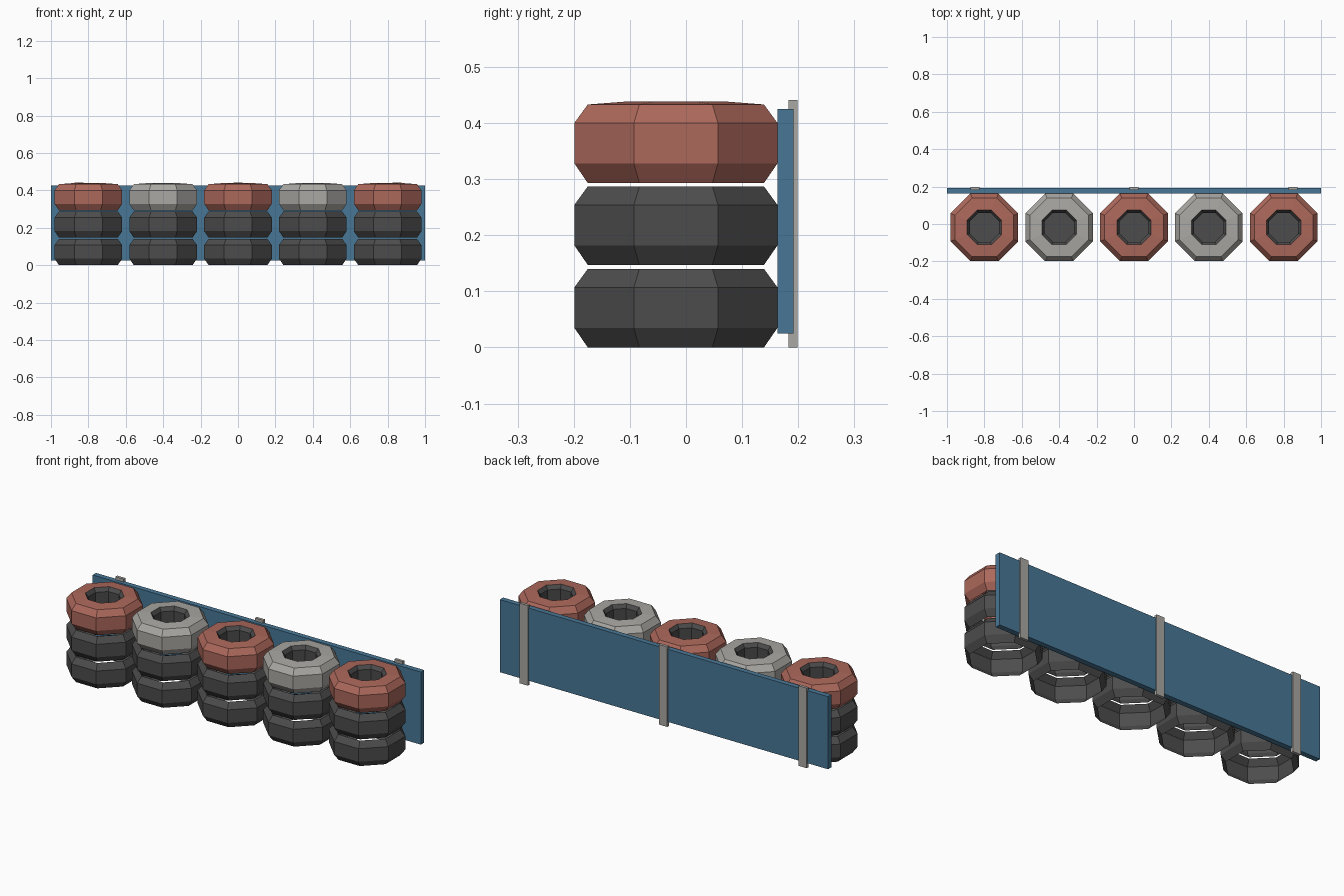
import bpy
import bmesh
from math import cos, sin, pi

cube = bpy.data.objects.get("Cube")
if cube:
    bpy.data.objects.remove(cube, do_unlink=True)


def material(name, rgb):
    """Flat material from an sRGB colour in 0-255."""
    linear = [((c / 255 + 0.055) / 1.055) ** 2.4 for c in rgb]
    mat = bpy.data.materials.new(name)
    mat.use_nodes = True
    mat.diffuse_color = (*linear, 1)
    mat.node_tree.nodes["Principled BSDF"].inputs["Base Color"].default_value = (*linear, 1)
    return mat


RUBBER = material("dark rubber", (76, 76, 76))
RED = material("faded red", (172, 104, 91))
GREY = material("pale grey", (170, 168, 163))
BLUE = material("board blue", (72, 119, 150))

SIDES = 8
TYRE_Y = -0.018


def finish(name, bm, mats):
    mesh = bpy.data.meshes.new(name)
    bm.to_mesh(mesh)
    bm.free()
    for mat in mats:
        mesh.materials.append(mat)
    obj = bpy.data.objects.new(name, mesh)
    bpy.context.collection.objects.link(obj)
    return obj


def lathe(name, profile, location, mats, rubber_from=None, floor=False):
    """Spin (flat-to-centre distance, height) points into an eight-sided shell."""
    bm = bmesh.new()
    rings = []
    for apothem, z in profile:
        radius = apothem / cos(pi / SIDES)
        angles = [(i + 0.5) * 2 * pi / SIDES for i in range(SIDES)]
        rings.append([bm.verts.new((radius * cos(a), radius * sin(a), z)) for a in angles])
    for level, (low, high) in enumerate(zip(rings, rings[1:])):
        for i in range(SIDES):
            j = (i + 1) % SIDES
            face = bm.faces.new((low[i], low[j], high[j], high[i]))
            if rubber_from is not None and level >= rubber_from:
                face.material_index = 1
    if floor:
        bm.faces.new(rings[-1]).material_index = 1
    obj = finish(name, bm, mats)
    obj.location = location
    return obj


def box(name, low, high, mat):
    bm = bmesh.new()
    bmesh.ops.create_cube(bm, size=1)
    for v in bm.verts:
        for k in range(3):
            v.co[k] = high[k] if v.co[k] > 0 else low[k]
    return finish(name, bm, [mat])


# Tyre cross-sections: an open tread, and a top tyre with rim and well
tread = [(0.157, 0), (0.181, 0.035), (0.181, 0.107), (0.157, 0.140)]
capped = tread + [(0.092, 0.145), (0.078, 0.125), (0.078, 0.003)]

# Five stacks of three tyres, with alternating top colours
for n in range(5):
    x = (n - 2) * 0.4
    lathe(f"lower_tyre_{n + 1}", tread, (x, TYRE_Y, 0), [RUBBER])
    lathe(f"middle_tyre_{n + 1}", tread, (x, TYRE_Y, 0.147), [RUBBER])
    lathe(f"top_tyre_{n + 1}", capped, (x, TYRE_Y, 0.293),
          [GREY if n % 2 else RED, RUBBER], rubber_from=len(tread), floor=True)

# Backing board and its posts
box("backing_board", (-1, 0.163, 0.025), (1, 0.192, 0.425), BLUE)
for side, x in (("right", -0.85), ("middle", 0), ("left", 0.85)):
    box(f"{side}_post", (x - 0.025, 0.183, 0), (x + 0.025, 0.199, 0.441), GREY)
